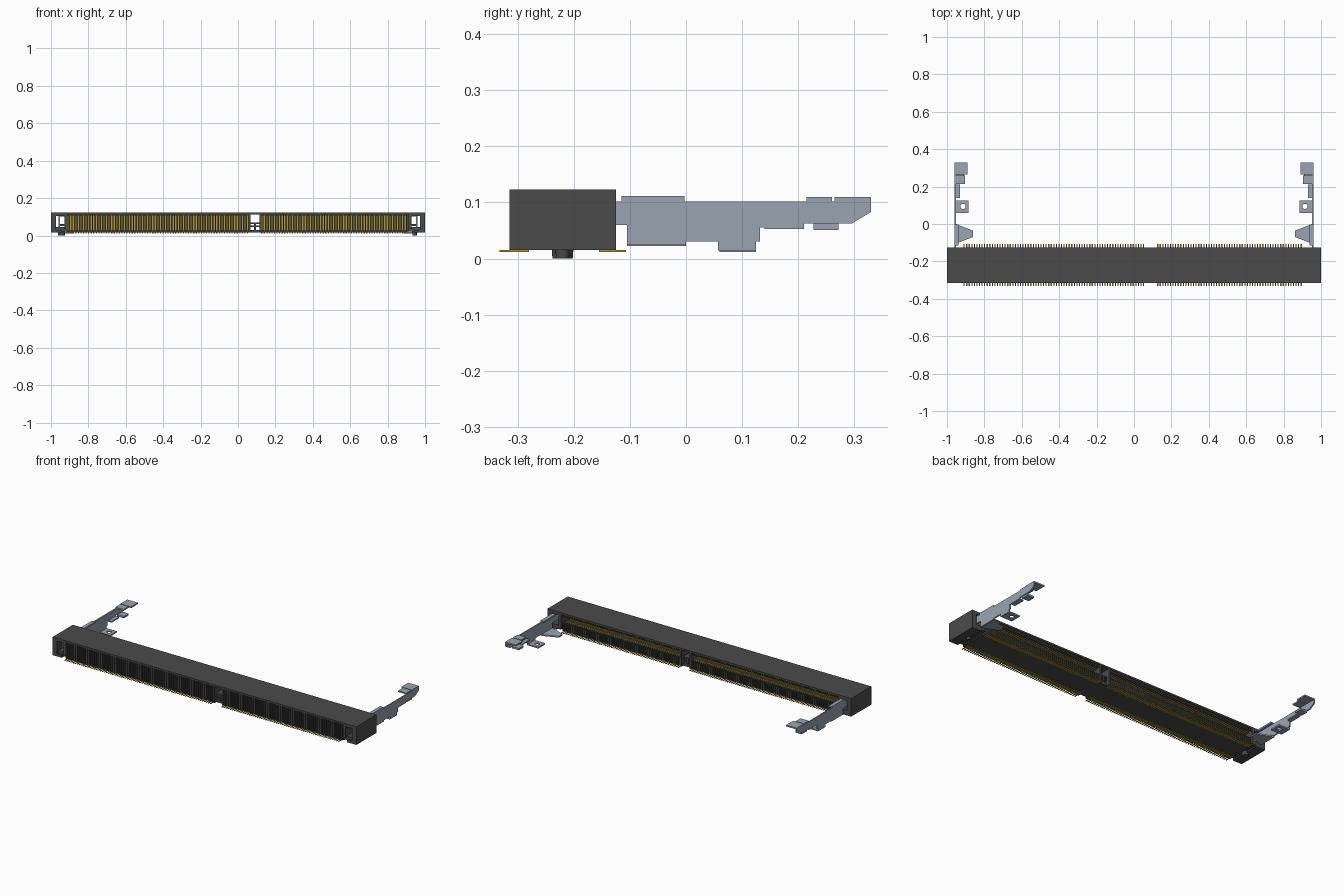
import bpy, bmesh
from mathutils import Vector, Matrix

cube = bpy.data.objects.get("Cube")
if cube:
    bpy.data.objects.remove(cube)


def material(name, rgb):
    m = bpy.data.materials.new(name)
    m.use_nodes = True
    m.diffuse_color = (*rgb, 1)
    m.node_tree.nodes["Principled BSDF"].inputs["Base Color"].default_value = (*rgb, 1)
    return m


BLACK = material("dark plastic", (0.07, 0.07, 0.07))
STEEL = material("latch steel", (0.32, 0.37, 0.45))
GOLD = material("contact gold", (0.45, 0.33, 0.03))


def finish(name, bm, mat, mirror=False):
    bmesh.ops.recalc_face_normals(bm, faces=bm.faces[:])
    me = bpy.data.meshes.new(name)
    bm.to_mesh(me)
    bm.free()
    me.materials.append(mat)
    ob = bpy.data.objects.new(name, me)
    bpy.context.collection.objects.link(ob)
    if mirror:
        ob.modifiers.new("Mirror", 'MIRROR')
    return ob


def add_box(bm, x0, x1, y0, y1, z0, z1):
    size = Matrix.Diagonal((x1 - x0, y1 - y0, z1 - z0, 1))
    mid = Matrix.Translation(((x0 + x1) / 2, (y0 + y1) / 2, (z0 + z1) / 2))
    bmesh.ops.create_cube(bm, size=1, matrix=mid @ size)


def boxes(name, mat, items, mirror=False):
    bm = bmesh.new()
    for b in items:
        add_box(bm, *b)
    return finish(name, bm, mat, mirror)


def prism(name, mat, pts, depth, mirror=False):
    """Extrude a flat outline of 3D points along depth."""
    bm = bmesh.new()
    f = bm.faces.new([bm.verts.new(p) for p in pts])
    r = bmesh.ops.extrude_face_region(bm, geom=[f])
    bmesh.ops.translate(bm, vec=Vector(depth),
                        verts=[v for v in r["geom"] if isinstance(v, bmesh.types.BMVert)])
    return finish(name, bm, mat, mirror)


FRONT, BACK = -0.315, -0.125
BASE, TOP = 0.015, 0.123
SPANS = ((-0.915, 0.062), (0.12, 0.912))
PITCH = 0.0137

# Housing shell
boxes("housing_top", BLACK, [(-1, 1, FRONT, BACK, 0.113, TOP)])
boxes("housing_ends", BLACK, [
    (0.972, 1, FRONT, BACK, BASE, 0.113),
    (0.912, 0.928, FRONT, BACK, 0.035, 0.113),
    (0.912, 0.972, FRONT + 0.01, BACK, 0.022, 0.045),
    (0.94, 0.972, FRONT, BACK, BASE, 0.03),
    (0.928, 0.972, FRONT, BACK, 0.105, 0.113)], True)

# Housing core either side of the key, leaving the card slot open at the back
core = []
for a, b in SPANS:
    core += [(a, b, -0.30, -0.15, BASE, 0.026),
             (a, b, -0.272, -0.25, 0.026, 0.113),
             (a, b, -0.25, -0.165, 0.026, 0.053),
             (a, b, -0.25, -0.14, 0.106, 0.113)]
boxes("housing_core", BLACK, core)

# Key post in the gap between the two contact groups
boxes("key_post", BLACK, [
    (0.062, 0.12, -0.30, -0.14, 0.062, 0.07),
    (0.062, 0.12, -0.30, -0.14, 0.046, 0.053),
    (0.062, 0.12, -0.30, -0.14, BASE, 0.03),
    (0.086, 0.096, -0.30, -0.14, 0.03, 0.062),
    (0.056, 0.066, FRONT, BACK, BASE, 0.113),
    (0.116, 0.126, FRONT, BACK, BASE, 0.113)])

# Repeating ribs and contacts
front_ribs, back_ribs, upper, lower = [], [], [], []
w = 0.003
for a, b in SPANS:
    count = int((b - a) / PITCH)
    for i in range(count + 1):
        x = a + i * PITCH
        front_ribs.append((x - 0.0038, x + 0.0038, FRONT + 0.003, -0.27, BASE, 0.113))
        back_ribs.append((x - 0.0038, x + 0.0038, -0.17, BACK - 0.004, BASE, 0.06))
        back_ribs.append((x - 0.0038, x + 0.0038, -0.25, BACK - 0.004, 0.1, 0.113))
        if i == count:
            continue
        c = x + PITCH / 2
        upper += [(c - w, c + w, -0.332, -0.28, 0.012, 0.0155),
                  (c - w, c + w, -0.285, -0.28, 0.0155, 0.11),
                  (c - w, c + w, -0.25, -0.15, 0.098, 0.103)]
        lower += [(c - w, c + w, -0.155, -0.107, 0.012, 0.0155),
                  (c - w, c + w, -0.155, -0.15, 0.0155, 0.056),
                  (c - w, c + w, -0.235, -0.15, 0.056, 0.062)]
boxes("front_ribs", BLACK, front_ribs)
boxes("back_ribs", BLACK, back_ribs)
boxes("upper_contacts", GOLD, upper)
boxes("lower_contacts", GOLD, lower)

# Locating pegs, the left one slimmer
for name, x, r in (("right_peg", -0.944, 0.02), ("left_peg", 0.944, 0.013)):
    bm = bmesh.new()
    bmesh.ops.create_cone(bm, cap_ends=True, segments=24, radius1=r * 0.9, radius2=r, depth=0.024,
                          matrix=Matrix.Translation((x, -0.22, 0.012)))
    ob = finish(name, bm, BLACK)
    for p in ob.data.polygons:
        p.use_smooth = len(p.vertices) == 4

# Latch arm: thin upright sheet with a stepped lower edge
X = 0.952
outline = [(-0.29, 0.102), (0.33, 0.102), (0.33, 0.083), (0.295, 0.062), (0.21, 0.062),
           (0.21, 0.055), (0.132, 0.055), (0.132, 0.03), (0.125, 0.03), (0.125, 0.014),
           (0.057, 0.014), (0.057, 0.03), (0.0, 0.03), (0.0, 0.024), (-0.105, 0.024),
           (-0.105, 0.06), (-0.29, 0.06)]
prism("latch_arm", STEEL, [(X, y, z) for y, z in outline], (0.008, 0, 0), True)

# Bent tabs along the latch
boxes("latch_tabs", STEEL, [
    (0.89, 0.96, 0.265, 0.33, 0.102, 0.11),
    (0.904, 0.958, 0.215, 0.26, 0.102, 0.11),
    (0.91, 0.955, 0.227, 0.272, 0.051, 0.062),
    (0.93, 0.958, 0.14, 0.21, 0.053, 0.06),
    (0.938, 0.96, -0.115, -0.003, 0.102, 0.111)], True)

# Tapered guide tab beside the card slot
guide = [(X, -0.105), (X, 0.0), (0.862, -0.035), (0.862, -0.07)]
prism("latch_guide", STEEL, [(x, y, 0.022) for x, y in guide], (0, 0, 0.008), True)

# Solder tab with a round hole
foot = boxes("latch_foot", STEEL, [(0.885, 0.957, 0.06, 0.125, 0.012, 0.02)])
bm = bmesh.new()
bmesh.ops.create_cone(bm, cap_ends=True, segments=24, radius1=0.014, radius2=0.014, depth=0.1,
                      matrix=Matrix.Translation((0.914, 0.094, 0.016)))
cutter = finish("foot_hole_cutter", bm, STEEL)
cutter.hide_render = True
cutter.hide_viewport = True
cut = foot.modifiers.new("Hole", 'BOOLEAN')
cut.operation = 'DIFFERENCE'
cut.object = cutter
foot.modifiers.new("Mirror", 'MIRROR')
